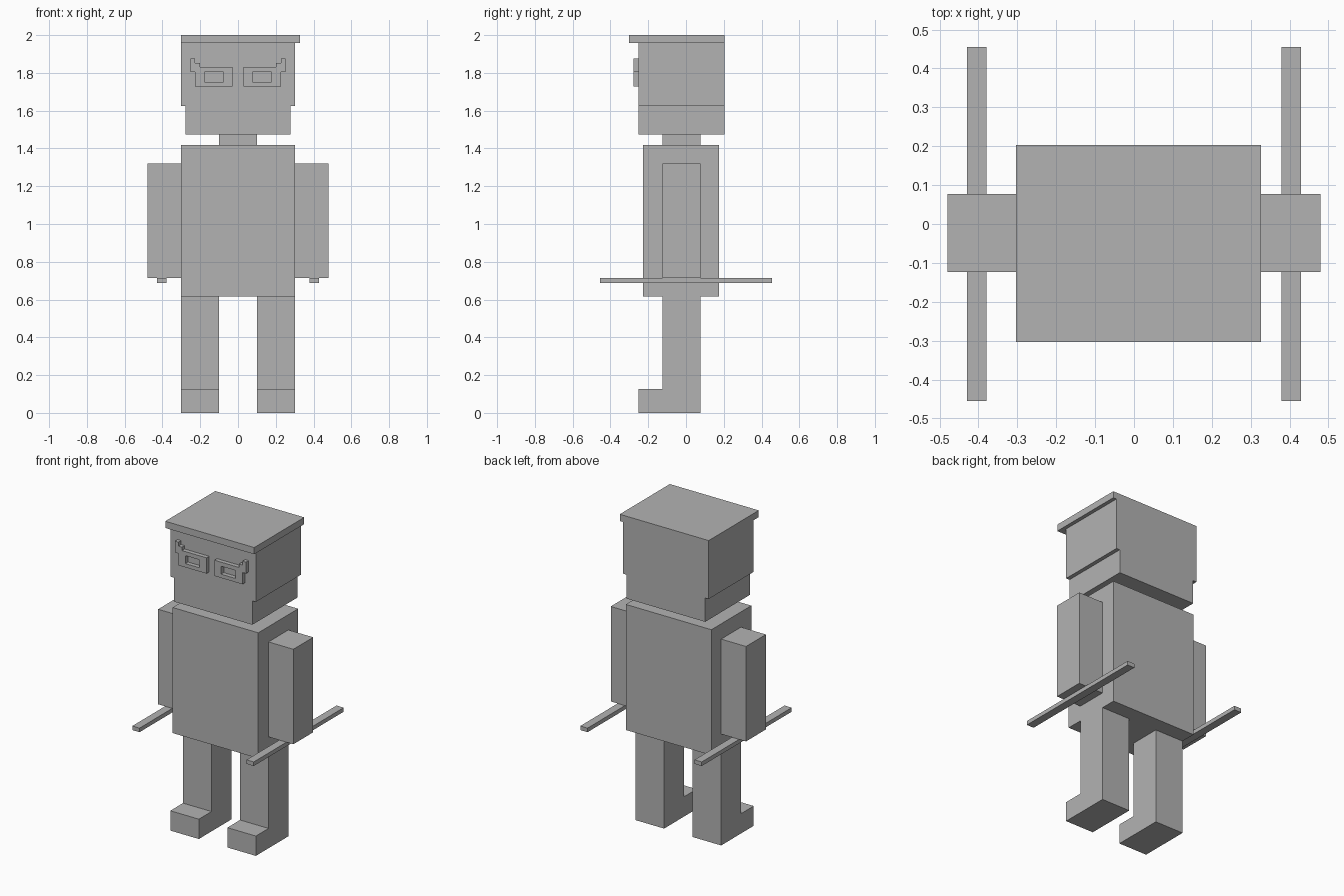
import bpy
import bmesh

if "Cube" in bpy.data.objects:
    bpy.data.objects.remove(bpy.data.objects["Cube"], do_unlink=True)

# One plain grey for the whole figure
grey = bpy.data.materials.new("plain_grey")
grey.use_nodes = True
COLOR = (0.45, 0.45, 0.45, 1)
grey.diffuse_color = COLOR
grey.node_tree.nodes["Principled BSDF"].inputs["Base Color"].default_value = COLOR


def finish(bm, name):
    bmesh.ops.recalc_face_normals(bm, faces=bm.faces[:])
    mesh = bpy.data.meshes.new(name)
    bm.to_mesh(mesh)
    bm.free()
    mesh.materials.append(grey)
    obj = bpy.data.objects.new(name, mesh)
    bpy.context.collection.objects.link(obj)
    return obj


def box(name, xs, ys, zs):
    bm = bmesh.new()
    for v in bmesh.ops.create_cube(bm, size=1)["verts"]:
        v.co = [r[0] + (c + 0.5) * (r[1] - r[0]) for c, r in zip(v.co, (xs, ys, zs))]
    return finish(bm, name)


def prism(name, loops, place, offset):
    """Fill outline loops (later loops are holes) and extrude by offset."""
    bm = bmesh.new()
    for loop in loops:
        vs = [bm.verts.new(place(a, b)) for a, b in loop]
        for i, v in enumerate(vs):
            bm.edges.new((v, vs[i - 1]))
    bmesh.ops.triangle_fill(bm, edges=bm.edges[:], use_beauty=True)
    ext = bmesh.ops.extrude_face_region(bm, geom=bm.faces[:], use_keep_orig=True)
    moved = [g for g in ext["geom"] if isinstance(g, bmesh.types.BMVert)]
    bmesh.ops.translate(bm, verts=moved, vec=offset)
    return finish(bm, name)


# Torso, neck and head
box("torso", (-0.303, 0.303), (-0.228, 0.176), (0.615, 1.419))
box("neck", (-0.1, 0.1), (-0.124, 0.077), (1.419, 1.473))
box("jaw", (-0.278, 0.278), (-0.252, 0.203), (1.473, 1.626))
box("head", (-0.303, 0.303), (-0.252, 0.203), (1.626, 1.957))

# Flat cap, overhanging the face and the left side
box("cap", (-0.303, 0.327), (-0.303, 0.203), (1.957, 2.0))

# Outlines: leg with foot in (y, z), spectacle rim with hinge in (x, z)
leg = [(0.077, 0), (0.077, 0.615), (-0.124, 0.615), (-0.124, 0.127), (-0.252, 0.127), (-0.252, 0)]
rim = [(0.252, 1.877), (0.227, 1.877), (0.227, 1.852), (0.202, 1.852), (0.202, 1.83),
       (0.028, 1.83), (0.028, 1.729), (0.227, 1.729), (0.227, 1.804), (0.252, 1.804)]
hole = [(0.076, 1.753), (0.177, 1.753), (0.177, 1.804), (0.076, 1.804)]

for side, s in (("left", 1), ("right", -1)):
    def span(a, b):
        return sorted((s * a, s * b))

    box(side + "_arm", span(0.303, 0.479), (-0.124, 0.077), (0.713, 1.321))
    box(side + "_rod", span(0.379, 0.43), (-0.455, 0.455), (0.687, 0.713))
    prism(side + "_leg", [leg], lambda y, z: (s * 0.101, y, z), (s * 0.202, 0, 0))
    prism(side + "_spectacle_rim", [rim, hole], lambda x, z: (s * x, -0.252, z), (0, -0.027, 0))
